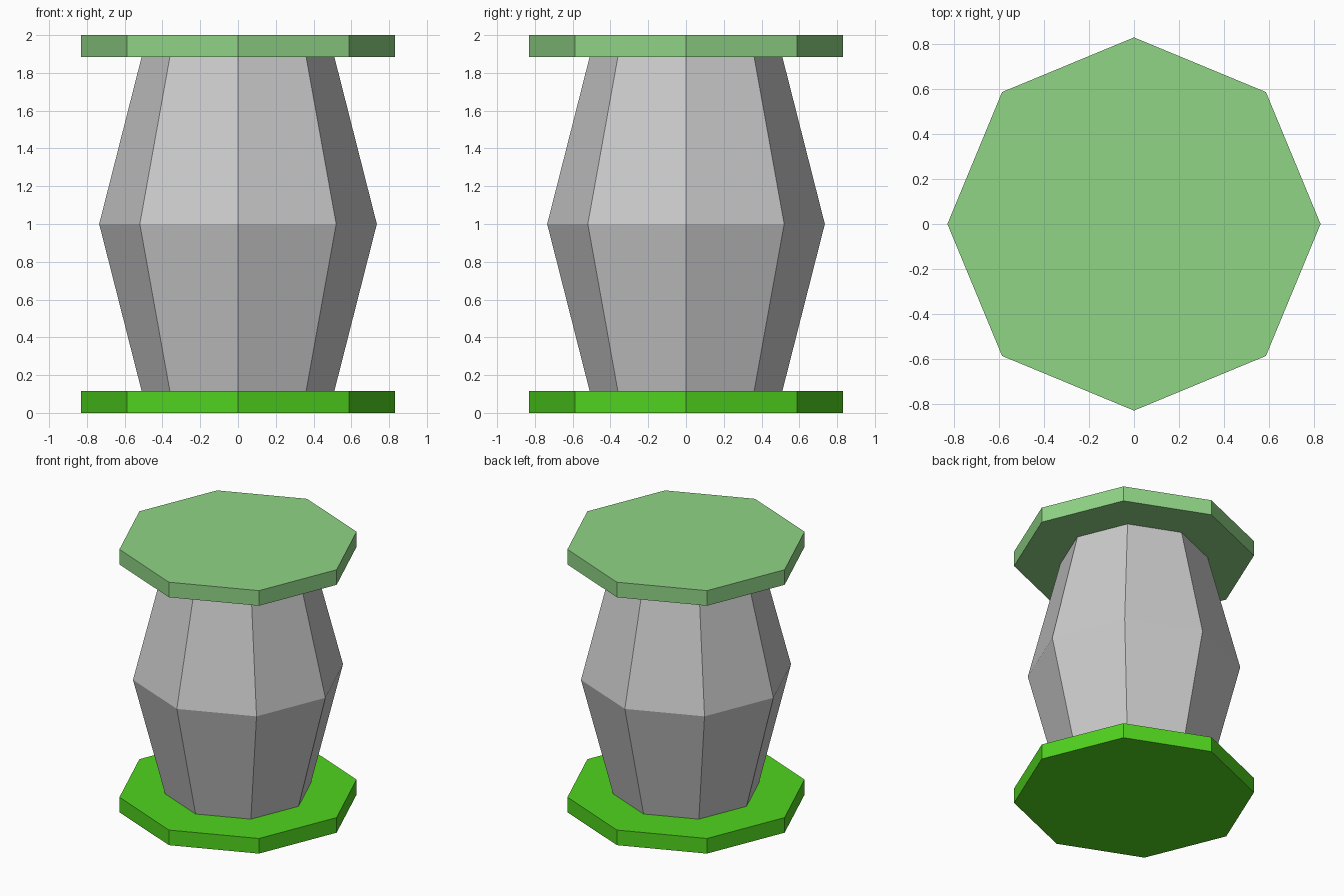
import bpy
import bmesh
import math

if "Cube" in bpy.data.objects:
    bpy.data.objects.remove(bpy.data.objects["Cube"])

SIDES = 8


def prism(name, profile, color=None):
    """Stack octagonal rings from (radius, z) pairs and cap both ends."""
    bm = bmesh.new()
    rings = []
    for r, z in profile:
        rings.append([bm.verts.new((r * math.cos(math.tau * i / SIDES),
                                    r * math.sin(math.tau * i / SIDES), z))
                      for i in range(SIDES)])
    for lo, hi in zip(rings, rings[1:]):
        for i in range(SIDES):
            j = (i + 1) % SIDES
            bm.faces.new((lo[i], lo[j], hi[j], hi[i]))
    bm.faces.new(rings[0][::-1])
    bm.faces.new(rings[-1])
    mesh = bpy.data.meshes.new(name)
    bm.to_mesh(mesh)
    bm.free()
    obj = bpy.data.objects.new(name, mesh)
    bpy.context.collection.objects.link(obj)
    if color:
        mat = bpy.data.materials.new(name + "_paint")
        mat.diffuse_color = (*color, 1)
        mat.use_nodes = True
        mat.node_tree.nodes["Principled BSDF"].inputs["Base Color"].default_value = mat.diffuse_color
        mesh.materials.append(mat)
    return obj


# Bright green base plate
prism("base_plate", [(0.83, 0), (0.83, 0.115)], (0.08, 0.65, 0.013))

# Grey bulging body
prism("barrel_body", [(0.51, 0.115), (0.735, 1.0), (0.51, 1.885)])

# Pale green top plate
prism("top_plate", [(0.83, 1.885), (0.83, 2.0)], (0.28, 0.66, 0.24))
